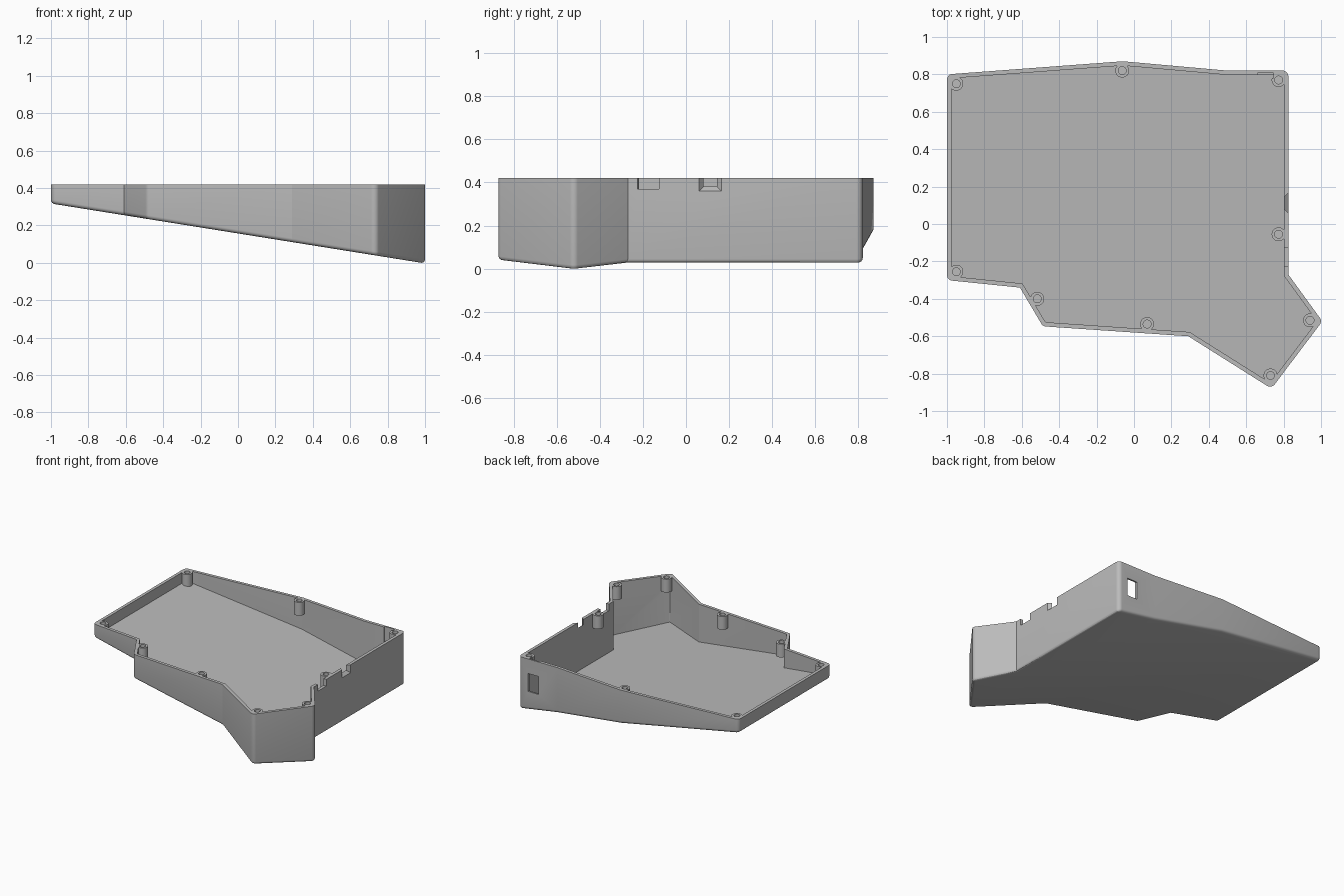
import bpy, bmesh, math
from mathutils import Vector

if "Cube" in bpy.data.objects:
    bpy.data.objects.remove(bpy.data.objects["Cube"], do_unlink=True)

TOP, WALL, FLOOR, ROUND = 0.42, 0.023, 0.025, 0.02
BOSS_LENGTH, BOSS_RADIUS, HOLE_RADIUS, HOLE_DEPTH = 0.1, 0.037, 0.021, 0.07

# Plan of the case, counter-clockwise
OUTLINE = [Vector(p) for p in (
    (-1, -0.3), (-0.61, -0.34), (-0.487, -0.547), (0.29, -0.6), (0.735, -0.88), (1.007, -0.52),
    (0.825, -0.27), (0.825, 0.82), (0.5, 0.82), (-0.06, 0.87), (-1, 0.8))]
BOSSES = [(-0.95, 0.75), (-0.063, 0.82), (0.773, 0.77), (0.773, -0.055), (0.941, -0.515),
          (0.73, -0.81), (0.07, -0.535), (-0.517, -0.4), (-0.95, -0.255)]


def underside(x):
    return 0.157 - 0.16 * x


def neighbours(points):
    for i, p in enumerate(points):
        yield points[i - 1], p, points[(i + 1) % len(points)]


def inset(points, d):
    result = []
    for a, p, b in neighbours(points):
        u, v = (p - a).normalized(), (b - p).normalized()
        n, m = Vector((-u.y, u.x)), Vector((-v.y, v.x))
        result.append(p + (n + m) * d / (1 + n.dot(m)))
    return result


def fillet(points, r, steps=6):
    result = []
    for a, p, b in neighbours(points):
        u, v = (a - p).normalized(), (b - p).normalized()
        convex = (p - a).cross(b - p) > 0
        if not convex or u.dot(v) < -0.95:
            result.append(p)
            continue
        half = u.angle(v) / 2
        centre = p + (u + v).normalized() * r / math.sin(half)
        start = p + u * r / math.tan(half) - centre
        end = p + v * r / math.tan(half) - centre
        for k in range(steps + 1):
            result.append(centre + start.lerp(end, k / steps).normalized() * r)
    return result


def circle(centre, r, n=32):
    return [Vector((centre[0] + r * math.cos(math.tau * k / n),
                    centre[1] + r * math.sin(math.tau * k / n))) for k in range(n)]


def prism(bm, low, high):
    """Closed solid between two matching rings; returns the low cap."""
    a, b = [bm.verts.new(p) for p in low], [bm.verts.new(p) for p in high]
    cap = bm.faces.new(a[::-1])
    bm.faces.new(b)
    for i in range(len(a)):
        j = (i + 1) % len(a)
        bm.faces.new((a[i], a[j], b[j], b[i]))
    bmesh.ops.recalc_face_normals(bm, faces=bm.faces)
    return cap


def upright(bm, plan, low, high):
    return prism(bm, [(p.x, p.y, low(p.x)) for p in plan], [(p.x, p.y, high) for p in plan])


def box(bm, x, y, z):
    plan = [Vector(p) for p in ((x[0], y[0]), (x[1], y[0]), (x[1], y[1]), (x[0], y[1]))]
    upright(bm, plan, lambda _: z[0], z[1])


def make(name, bm):
    mesh = bpy.data.meshes.new(name)
    bm.to_mesh(mesh)
    bm.free()
    ob = bpy.data.objects.new(name, mesh)
    bpy.context.collection.objects.link(ob)
    return ob


def cut(target, cutter):
    cutter.hide_render = True
    mod = target.modifiers.new("cut", 'BOOLEAN')
    mod.operation, mod.solver, mod.object = 'DIFFERENCE', 'EXACT', cutter
    bpy.context.view_layer.objects.active = target
    bpy.ops.object.modifier_apply(modifier=mod.name)
    bpy.data.objects.remove(cutter, do_unlink=True)


# Solid tray body with a sloping, rounded underside
bm = bmesh.new()
base = upright(bm, fillet(OUTLINE, 0.03), underside, TOP)
bmesh.ops.bevel(bm, geom=list(base.edges), offset=ROUND, segments=4, profile=0.5, affect='EDGES')
tray = make("case_tray", bm)

# Cavity, leaving the screw bosses standing against the walls
bm = bmesh.new()
upright(bm, fillet(inset(OUTLINE, WALL), 0.008, 3), lambda x: underside(x) + FLOOR, TOP + 0.1)
cavity = make("cavity_cutter", bm)
bm = bmesh.new()
for c in BOSSES:
    upright(bm, circle(c, BOSS_RADIUS), lambda _: TOP - BOSS_LENGTH, TOP + 0.2)
cut(cavity, make("boss_cutter", bm))
cut(tray, cavity)

# Screw holes
bm = bmesh.new()
for c in BOSSES:
    upright(bm, circle(c, HOLE_RADIUS), lambda _: TOP - HOLE_DEPTH, TOP + 0.1)
cut(tray, make("hole_cutter", bm))

# Plain cable notch in the side wall
bm = bmesh.new()
box(bm, (0.78, 0.86), (-0.225, -0.125), (0.37, 0.6))
cut(tray, make("notch_cutter", bm))

# Flared notch, wider on the outside
def flare(x, grow):
    y0, y1, z0 = 0.08 - grow, 0.145 + grow, 0.38 - grow
    return [(x, y0, z0), (x, y1, z0), (x, y1, 0.6), (x, y0, 0.6)]

bm = bmesh.new()
prism(bm, flare(0.781, -0.02), flare(0.847, 0.04))
cut(tray, make("flare_cutter", bm))

# Back window and the shallow pocket above it on the inside
bm = bmesh.new()
box(bm, (0.66, 0.745), (0.77, 0.86), (0.175, 0.31))
cut(tray, make("window_cutter", bm))
bm = bmesh.new()
box(bm, (0.66, 0.745), (0.78, 0.808), (0.17, 0.6))
cut(tray, make("pocket_cutter", bm))

# Grey plastic
grey = bpy.data.materials.new("grey_plastic")
grey.use_nodes = True
colour = (0.5, 0.5, 0.5, 1)
grey.diffuse_color = colour
grey.node_tree.nodes["Principled BSDF"].inputs["Base Color"].default_value = colour
tray.data.materials.clear()
tray.data.materials.append(grey)

bpy.ops.object.select_all(action='DESELECT')
tray.select_set(True)
bpy.context.view_layer.objects.active = tray
bpy.ops.object.shade_smooth_by_angle(angle=math.radians(25))
